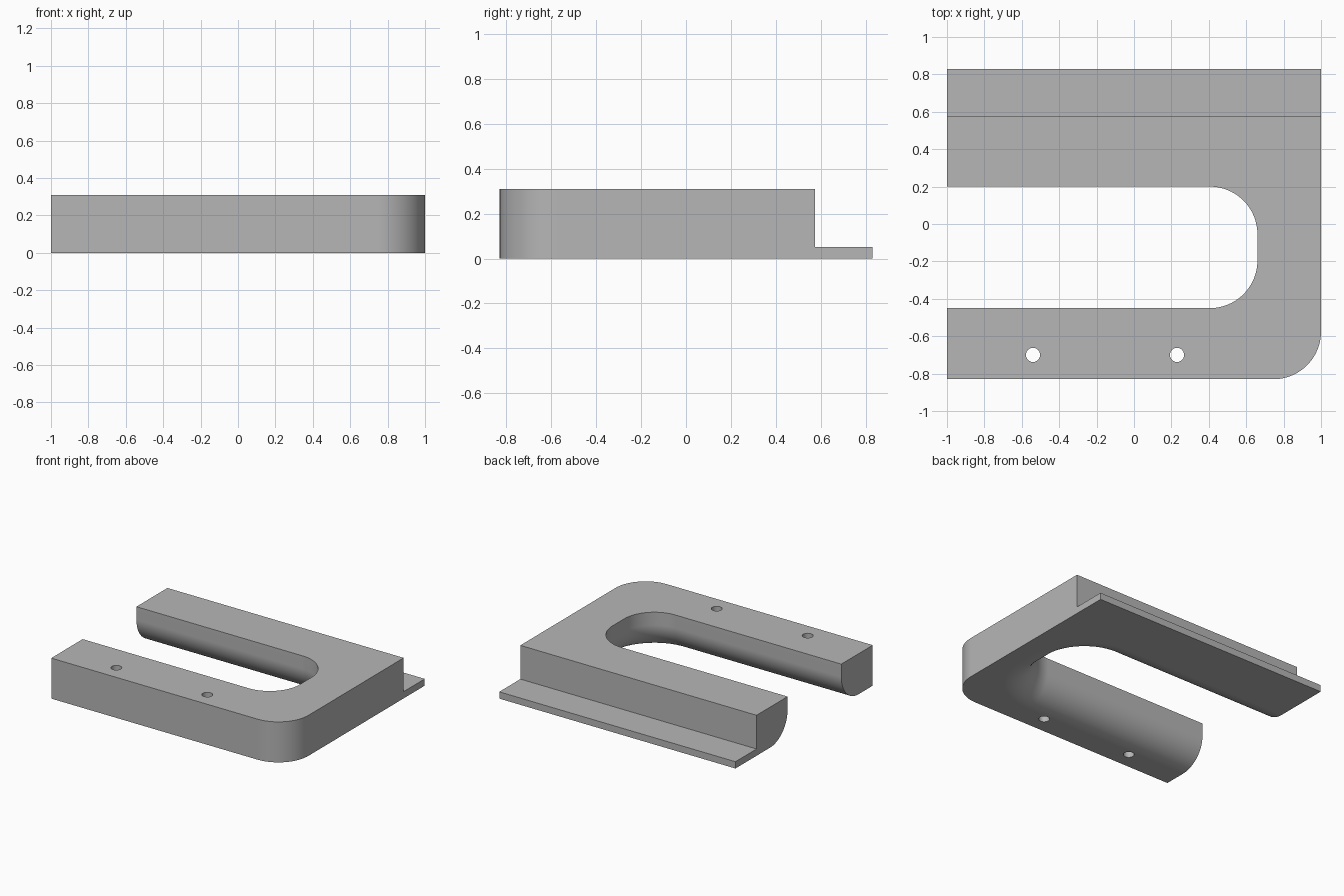
import bpy
import bmesh
from math import sin, cos, pi, radians

if "Cube" in bpy.data.objects:
    bpy.data.objects.remove(bpy.data.objects["Cube"], do_unlink=True)

HEIGHT, HALF_DEPTH = 0.31, 0.83
CORNER, FILLET = 0.255, 0.21

grey = bpy.data.materials.new("plain grey")
grey.use_nodes = True
colour = (0.47, 0.47, 0.47, 1)
grey.diffuse_color = colour
grey.node_tree.nodes["Principled BSDF"].inputs["Base Color"].default_value = colour


def arc(cx, cy, r, start, end, steps=20):
    angles = [radians(start + (end - start) * i / steps) for i in range(steps + 1)]
    return [(cx + r * cos(a), cy + r * sin(a)) for a in angles]


def loft(name, rings):
    """Solid through matching outlines, each given as (outline, z)."""
    bm = bmesh.new()
    loops = [[bm.verts.new((x, y, z)) for x, y in outline] for outline, z in rings]
    for low, high in zip(loops, loops[1:]):
        for i in range(len(low)):
            j = (i + 1) % len(low)
            bm.faces.new((low[i], low[j], high[j], high[i]))
    bm.faces.new(loops[0][::-1])
    bm.faces.new(loops[-1])
    bmesh.ops.recalc_face_normals(bm, faces=bm.faces)
    mesh = bpy.data.meshes.new(name)
    bm.to_mesh(mesh)
    bm.free()
    mesh.materials.append(grey)
    obj = bpy.data.objects.new(name, mesh)
    bpy.context.collection.objects.link(obj)
    return obj


def prism(name, outline, bottom, top):
    return loft(name, [(outline, bottom), (outline, top)])


def slot_outline(grow):
    r = CORNER + grow
    return ([(-1.5, -0.45 - grow)] + arc(0.405, -0.195, r, -90, 0)
            + arc(0.405, -0.055, r, 0, 90) + [(-1.5, 0.2 + grow)])


# Plate with one rounded front corner
outline = ([(-1, HALF_DEPTH), (-1, -HALF_DEPTH)]
           + arc(1 - CORNER, CORNER - HALF_DEPTH, CORNER, -90, 0)
           + [(1, HALF_DEPTH)])
bracket = prism("slotted_bracket", outline, 0, HEIGHT)

# Slot flaring out through a rounded lower edge
rings = [(slot_outline(FILLET), -0.1)]
for i in range(17):
    a = pi / 2 * i / 16
    rings.append((slot_outline(FILLET * (1 - sin(a))), FILLET * (1 - cos(a))))
rings.append((slot_outline(0), HEIGHT + 0.1))
cutters = [loft("slot_cutter", rings)]

# Step that leaves the thin rear flange
step = [(-1.2, 0.575), (1.2, 0.575), (1.2, 1), (-1.2, 1)]
cutters.append(prism("step_cutter", step, 0.052, 0.5))

# Screw holes in the front arm
for x in (-0.54, 0.23):
    hole = arc(x, -0.7, 0.038, 0, 360, 32)[:-1]
    cutters.append(prism("hole_cutter", hole, -0.1, 0.5))

bpy.ops.object.select_all(action="DESELECT")
bracket.select_set(True)
bpy.context.view_layer.objects.active = bracket
for cutter in cutters:
    cutter.hide_render = True
    mod = bracket.modifiers.new("cut", "BOOLEAN")
    mod.operation = "DIFFERENCE"
    mod.solver = "EXACT"
    mod.object = cutter
    bpy.ops.object.modifier_apply(modifier=mod.name)
    bpy.data.objects.remove(cutter, do_unlink=True)

# Smooth curves with crisp edges and flat large faces
bpy.ops.object.shade_smooth_by_angle(angle=radians(30))
weighted = bracket.modifiers.new("weighted_normals", "WEIGHTED_NORMAL")
weighted.keep_sharp = True
